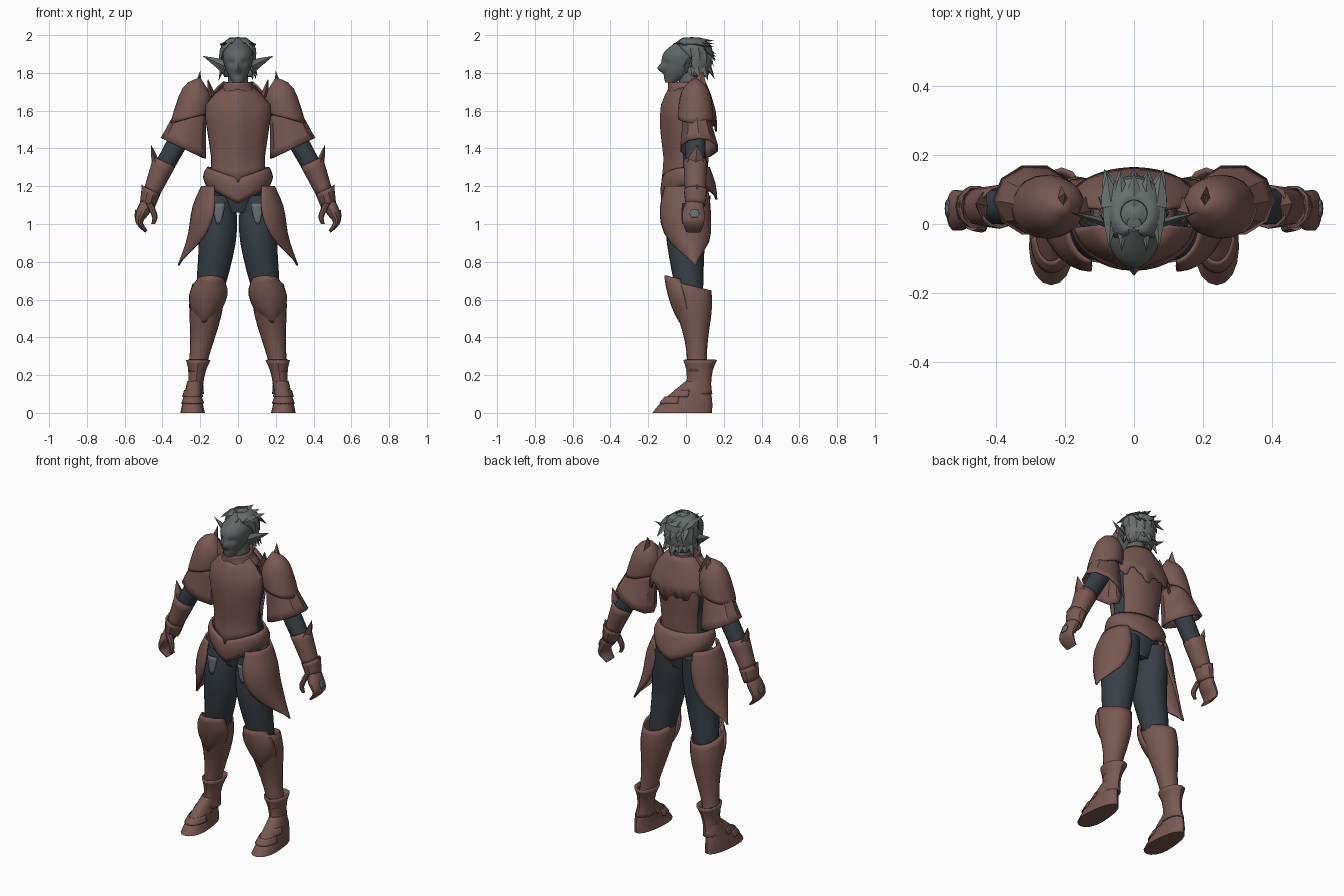
import bpy, bmesh, math, random
from mathutils import Vector

if "Cube" in bpy.data.objects:
    bpy.data.objects.remove(bpy.data.objects["Cube"], do_unlink=True)
random.seed(4)
parts = []
OUTWARD, BACK, FRONT = 0, 90, 270
ARM_TILT = 25
ACROSS, DEEP, UPRIGHT = Vector((1, 0, 0)), Vector((0, 1, 0)), Vector((0, 0, 1))


def material(name, *rgb):
    mat = bpy.data.materials.new(name)
    mat.use_nodes = True
    mat.diffuse_color = (*rgb, 1)
    mat.node_tree.nodes["Principled BSDF"].inputs["Base Color"].default_value = (*rgb, 1)
    return mat


armour = material("dull red armour", .19, .1, .09)
suit = material("dark slate suit", .04, .05, .06)
skin = material("grey skin", .12, .13, .13)
hair = material("ash hair", .14, .16, .15)
trim = material("grey trim", .14, .16, .17)


def finish(name, bm, mat, mirrored, thick=0):
    bmesh.ops.remove_doubles(bm, verts=bm.verts, dist=.0004)
    bmesh.ops.recalc_face_normals(bm, faces=bm.faces)
    mesh = bpy.data.meshes.new(name)
    bm.to_mesh(mesh)
    bm.free()
    mesh.materials.append(mat)
    obj = bpy.data.objects.new(name, mesh)
    bpy.context.collection.objects.link(obj)
    if thick:
        solid = obj.modifiers.new("thickness", "SOLIDIFY")
        solid.thickness, solid.offset = thick, 0
    if mirrored:
        obj.modifiers.new("mirror", "MIRROR")
    parts.append(obj)


def sample(values, t):
    """Smooth curve through evenly spaced values, numbers or vectors."""
    if not isinstance(values, (tuple, list)):
        return values
    last = len(values) - 1
    i = min(int(t * last), last - 1)
    f = t * last - i
    a, b = values[i], values[i + 1]
    enter = (b - values[max(i - 1, 0)]) / 2
    leave = (values[min(i + 2, last)] - a) / 2
    rise = b - a
    return a + enter * f + (rise * 3 - enter * 2 - leave) * f ** 2 + (enter + leave - rise * 2) * f ** 3


def shell(name, mat, path, width, depth=None, facing=None, span=180, tilt=0,
          warp=None, thick=0, sides=20, steps=8):
    """Elliptical rings along a path; a facing and half span make an open plate."""
    bm = bmesh.new()
    path = [Vector(p) for p in path]
    closed = facing is None
    count = sides if closed else sides + 1
    rows = []
    for step in range(steps + 1):
        t = step / steps
        rx = sample(width, t)
        ry = rx if depth is None else sample(depth, t)
        lean = math.radians(sample(tilt, t))
        across = Vector((math.cos(lean), 0, math.sin(lean)))
        row = []
        for k in range(count):
            angle = math.radians((facing or 0) + sample(span, t) * (2 * k / sides - 1))
            p = sample(path, t) + across * rx * math.cos(angle) + DEEP * ry * math.sin(angle)
            if warp:
                warp(p, t, k)
            row.append(bm.verts.new(p))
        rows.append(row)
    for lower, upper in zip(rows, rows[1:]):
        for k in range(sides):
            j = (k + 1) % count
            bm.faces.new((lower[k], lower[j], upper[j], upper[k]))
    if closed and not thick:
        bm.faces.new(rows[0])
        bm.faces.new(rows[-1])
    finish(name, bm, mat, path[0].x > 0, thick)


def spikes(name, mat, items, thin=.45, mirrored=True):
    """Flat tapering blades, each given as base, tip, half width and wide direction."""
    bm = bmesh.new()
    for base, tip, half, wide in items:
        base, tip = Vector(base), Vector(tip)
        along = (tip - base).normalized()
        side = (wide - along * wide.dot(along)).normalized() * half
        flat = along.cross(side) * thin
        offsets = (side, flat, -side, -flat)
        root = [bm.verts.new(base + o) for o in offsets]
        middle = [bm.verts.new(base.lerp(tip, .4) + o * .75) for o in offsets]
        point = bm.verts.new(tip)
        for k in range(4):
            j = (k + 1) % 4
            bm.faces.new((root[k], root[j], middle[j], middle[k]))
            bm.faces.new((middle[k], middle[j], point))
        bm.faces.new(root)
    finish(name, bm, mat, mirrored)


# Head, with the nose, eye sockets and mouth shaped into the face
def shape_face(p, t, k):
    if p.y < -.03:
        eye = math.hypot((abs(p.x) - .034) / .016, (p.z - 1.855) / .014)
        mouth = math.hypot(p.x / .03, (p.z - 1.79) / .008)
        nose = math.hypot(p.x / .013, (p.z - 1.825) / .02)
        p.y += .014 * math.exp(-eye ** 2) + .007 * math.exp(-mouth ** 2) - .024 * math.exp(-nose ** 2)


shell("head", skin, [(0, -.08, 1.75), (0, -.02, 1.83), (0, 0, 1.91), (0, 0, 1.985)],
      width=(.03, .069, .077, .02), depth=(.03, .108, .115, .02), warp=shape_face, sides=40, steps=24)
shell("neck", skin, [(0, .03, 1.66), (0, .01, 1.82)], width=(.06, .05))
spikes("ears", skin, [((.07, 0, 1.835), (.187, .035, 1.89), .03, UPRIGHT),
                      ((.07, 0, 1.815), (.13, .02, 1.845), .02, UPRIGHT)])

# Hair: long back, swept crown and ragged ends
shell("hair_cap", hair, [(0, .04, 1.78), (0, .04, 1.89), (0, .03, 1.985)],
      width=(.07, .087, .088, .085, .04), depth=(.07, .09, .095, .095, .04), facing=BACK,
      span=(90, 95, 105, 140, 180), thick=.008, sides=18)
shell("hair_crown", hair, [(0, .03, 1.95), (0, .03, 1.99)], width=(.08, .05, .005),
      depth=(.09, .06, .005), sides=12, steps=4)
locks = []
for level, drop, half in ((1.93, .1, .03), (1.83, .07, .025)):
    for step in range(9):
        angle = math.radians(step * 25 - 10)
        out = Vector((math.cos(angle), math.sin(angle), 0))
        base = out * .083 + Vector((0, .04, level))
        tip = base + out * random.uniform(.01, .025) + DEEP * .01 - UPRIGHT * drop * random.uniform(.6, 1.1)
        locks.append((base, tip, half, out.cross(UPRIGHT)))
for lane in range(-2, 3):
    x = lane * .033
    crown = 1.975 - abs(x) / 3
    locks.append(((x, .05, crown), (x * 1.1, -.07 - .01 * (lane % 2), 1.955), .025, ACROSS))
    locks.append(((x, .05, crown), (x * 1.2, .15, 1.97 - abs(x) / 2), .03, ACROSS))
    locks.append(((x, .1, 1.93), (x * 1.3, .16, 1.9 - abs(x) / 2), .025, ACROSS))
spikes("hair_locks", hair, locks, mirrored=False)

# Body suit
shell("body_suit", suit, [(0, .03, 1.7), (0, 0, 1.4), (0, .01, 1.06)],
      width=(.06, .16, .13, .15, .08), depth=(.06, .1, .1, .11, .08), sides=24, steps=12)
shell("thighs", suit, [(.1, .02, 1.15), (.11, 0, .9), (.15, .02, .63)],
      width=(.08, .1, .09, .07), depth=(.11, .11, .09, .07))
shell("arms", suit, [(.2, .05, 1.65), (.41, .05, 1.27)], width=(.06, .05), tilt=ARM_TILT)
shell("thigh_trim", trim, [(.1, .01, 1.11), (.105, .01, 1)], width=.103, depth=(.119, .116),
      facing=FRONT, span=(18, 14, 4), thick=.006, sides=4, steps=4)


# Torso armour
def keel(p, t, k):
    p.y -= .016 * max(0, 1 - abs(p.x) / .07)
    p.z -= .05 * t ** 4 * max(0, 1 - abs(p.x) / .14)


def jagged(p, t, k):
    if t == 1:
        p.z -= .025 * (k // 2 % 3) + .04 * max(0, 1 - abs(p.x) / .1)


def pointed(p, t, k):
    drop = .06 + .03 * t if p.y < 0 else .07 * t
    p.z -= drop * max(0, 1 - abs(p.x) / .17)


shell("chest_plate", armour, [(0, .01, 1.72), (0, 0, 1.27)], width=(.08, .17, .16, .14, .14),
      depth=(.08, .12, .12, .1, .11), facing=FRONT, span=82, warp=keel, thick=.01, sides=24)
shell("back_plate", armour, [(0, .02, 1.66), (0, 0, 1.27)], width=(.14, .16, .14, .14),
      depth=.11, facing=BACK, span=60, thick=.01)
shell("shoulder_cape", armour, [(0, .03, 1.75), (0, .04, 1.57)], width=(.08, .16, .2),
      depth=(.07, .1, .12), facing=BACK, span=82, warp=jagged, thick=.01, sides=24, steps=5)
shell("collar", armour, [(0, 0, 1.75), (0, .01, 1.68)], width=(.07, .08, .12), depth=(.09, .1),
      thick=.01, steps=4)
shell("waist_guard", armour, [(0, 0, 1.3), (0, .02, 1.2)], width=(.16, .18, .16),
      depth=(.12, .14, .14), warp=pointed, thick=.012, sides=32, steps=4)
shell("hip_plates", armour, [(.11, 0, 1.2), (.13, 0, 1), (.18, .05, .78)], width=(.08, .12, .12, .135),
      depth=(.11, .13, .115, .03), facing=OUTWARD, span=(80, 88, 70, 5), thick=.01, sides=14, steps=10)

# Shoulder and arm armour
shell("pauldrons", armour, [(.2, .05, 1.77), (.255, .05, 1.56)], width=(0, .068, .088, .1),
      depth=(0, .065, .085, .088), tilt=(30, 10, -15), thick=.01)
shell("sleeves", armour, [(.24, .05, 1.6), (.29, .07, 1.4)], width=(.07, .1, .127),
      depth=(.065, .08, .1), tilt=ARM_TILT, thick=.01, sides=10, steps=4)
spikes("shoulder_spikes", armour, [((.215, .06, 1.7), (.2, .09, 1.81), .05, DEEP),
                                   ((.14, .04, 1.68), (.16, .03, 1.77), .04, DEEP)])
shell("gauntlets", armour, [(.39, .05, 1.33), (.46, .05, 1.16)], width=(.06, .04), depth=(.06, .05),
      tilt=ARM_TILT, thick=.008, sides=12, steps=4)
shell("wrist_cuffs", armour, [(.46, .05, 1.18), (.48, .05, 1.1)], width=(.05, .038), depth=(.06, .05),
      tilt=ARM_TILT, thick=.008, sides=10, steps=3)
spikes("gauntlet_spikes", armour, [((.435, .05, 1.32), (.46, .06, 1.42), .045, DEEP),
                                   ((.49, .05, 1.16), (.51, .06, 1.21), .04, DEEP)])

# Mitten hands with curled fingers and a small knuckle patch
shell("hands", armour, [(.47, .05, 1.14), (.5, .04, 1.07), (.523, .04, 1.01), (.485, .04, .96)],
      width=(.03, .036, .02, .008), depth=(.04, .058, .058, .04), tilt=(ARM_TILT, 15, 0, -50),
      sides=14, steps=10)
shell("knuckle_patches", trim, [(.5, .045, 1.07), (.515, .045, 1.03)], width=(.041, .032), depth=.06,
      facing=OUTWARD, span=(15, 25, 15), tilt=10, thick=.006, sides=6, steps=4)
shell("thumbs", armour, [(.47, 0, 1.11), (.44, -.01, 1.04), (.45, -.01, 1)],
      width=(.02, .01), sides=8, steps=5)


# Leg armour, rising to a peak over each knee
def peak(p, t, k):
    p.z -= .25 * p.y * (1 - t) ** 4


shell("greaves", armour, [(.16, .02, .68), (.18, .05, .45), (.22, .06, .22)],
      width=(.08, .087, .07, .05, .04), depth=(.11, .1, .07, .05, .05), warp=peak, thick=.008)
shell("knee_guards", armour, [(.145, 0, .7), (.18, .05, .48)], width=(.07, .1, .08, .03),
      depth=(.11, .11, .1, .08), facing=FRONT, span=75, warp=peak, thick=.01, sides=10)
shell("ankle_cuffs", armour, [(.21, .075, .28), (.23, .065, .1)], width=(.06, .042, .035, .045),
      depth=(.085, .065, .06, .07), thick=.01, sides=12, steps=6)


# Feet with overlapping instep plates
def blunt_toe(p, t, k):
    p.x -= 2 * (p.x - .24) * min(0, p.y)


shell("feet", armour, [(.24, -.02, 0), (.24, .01, .07), (.23, .06, .17)], width=(.06, .05, .038),
      depth=(.158, .128, .06), warp=blunt_toe)
for i, name in enumerate(("toe_plates", "instep_plates")):
    y, z = .05 * i, .035 * i
    shell(name, armour, [(.24, y - .01, .085 + z), (.24, y - .01, .05 + z)], width=(.044, .055),
          depth=(.1 - y / 3, .13 - y / 3), facing=FRONT, span=75, warp=blunt_toe, thick=.006, steps=3)

# Smooth surfaces with crisp edges
for obj in bpy.context.selected_objects:
    obj.select_set(False)
for obj in parts:
    obj.select_set(True)
bpy.context.view_layer.objects.active = parts[0]
bpy.ops.object.shade_smooth_by_angle(angle=math.radians(35))
